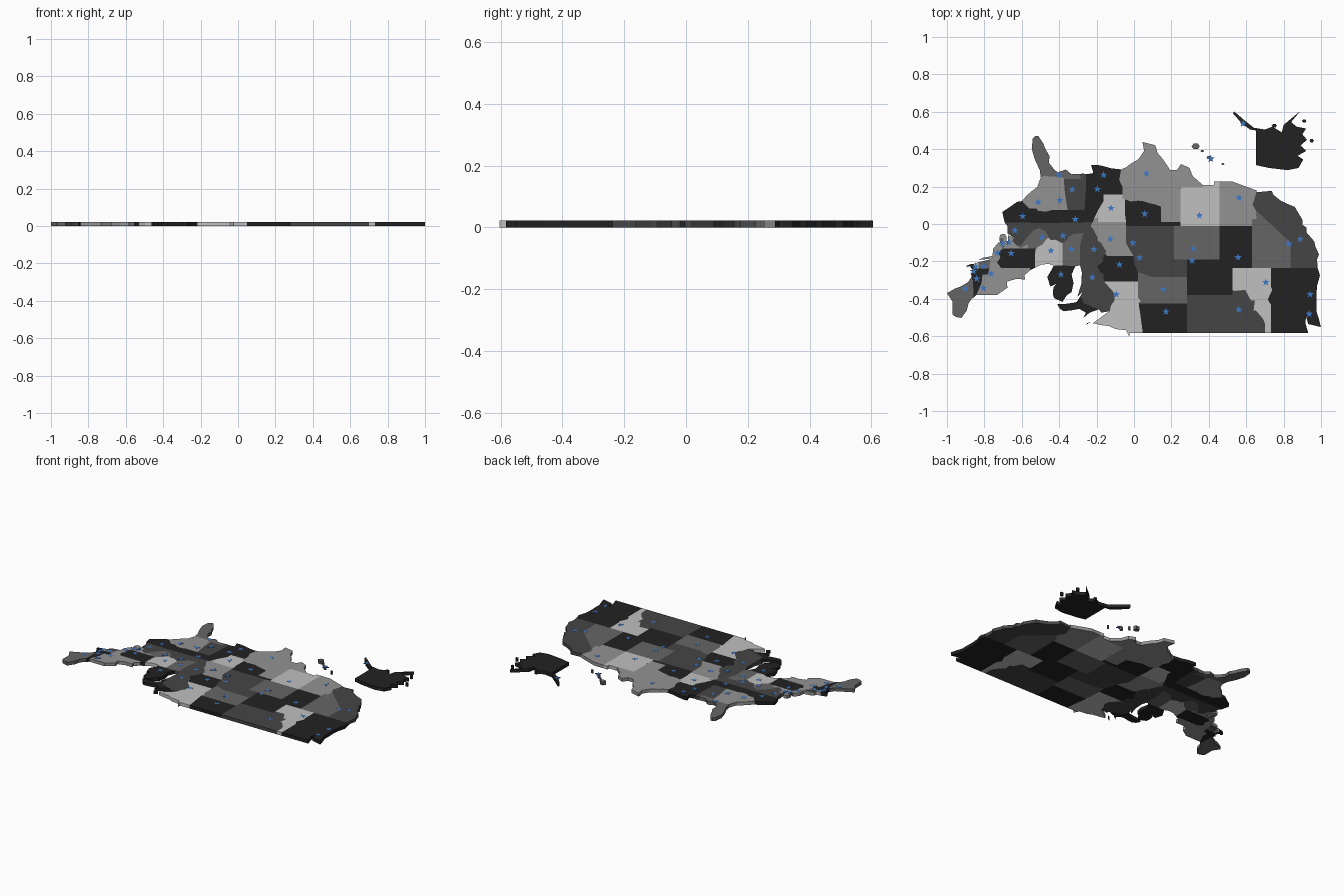
import bpy, bmesh, math

THICK = 0.0222
STAR_R = 0.021


def material(name, v):
    m = bpy.data.materials.new(name)
    m.diffuse_color = (*v, 1)
    return m


K = material("near_black", (0.016,) * 3)
D = material("dark_grey", (0.06,) * 3)
M = material("mid_grey", (0.13,) * 3)
G = material("grey", (0.29,) * 3)
L = material("light_grey", (0.53,) * 3)
BLUE = material("star_blue", (0.045, 0.19, 0.58))


def project(p):
    """Degrees west / degrees north to the upside-down flat map."""
    m = math.log(math.tan(math.radians(45 + p[1] / 2)))
    return ((p[0] - 95.84) * 0.03463, -0.583 + (0.984 - m) * 1.985)


def slab(name, pts, mat, z0=0.0, z1=THICK):
    clean = [p for i, p in enumerate(pts) if p != pts[i - 1]]
    bm = bmesh.new()
    face = bm.faces.new([bm.verts.new((x, y, z0)) for x, y in clean])
    top = bmesh.ops.extrude_face_region(bm, geom=[face])["geom"]
    bmesh.ops.translate(bm, vec=(0, 0, z1 - z0),
                        verts=[v for v in top if isinstance(v, bmesh.types.BMVert)])
    bmesh.ops.recalc_face_normals(bm, faces=bm.faces)
    me = bpy.data.meshes.new(name)
    bm.to_mesh(me)
    bm.free()
    me.materials.append(mat)
    bpy.context.collection.objects.link(bpy.data.objects.new(name, me))


def star(x, y):
    pts = []
    for i in range(10):
        r = STAR_R if i % 2 == 0 else STAR_R * 0.4
        a = math.pi / 2 + i * math.pi / 5
        pts.append((x + r * math.cos(a), y + r * math.sin(a)))
    slab("star", pts, BLUE, THICK - 0.004, THICK + 0.0008)


def region(group, mat, pts, capital=None):
    slab(group + "_region", [project(p) for p in pts], mat)
    if capital:
        star(*project(capital))


def box(w, e, s, n):
    return [(w, s), (e, s), (e, n), (w, n)]


def rev(line):
    return line[::-1]


# Borders shared by neighbouring regions (rivers and ridges)
COLUMBIA = [(117.03, 46), (118.98, 46), (119.3, 45.93), (121.2, 45.65), (122.3, 45.55),
            (122.8, 45.9), (123.2, 46.15), (124.05, 46.25)]
SNAKE = [(117.03, 42), (117.03, 44.2), (117.2, 44.4), (116.5, 45.5), (116.92, 46), (117.03, 46)]
ROCKIES = [(116.05, 49), (116.05, 48), (115.7, 47.5), (114.7, 46.7), (114.3, 46.65),
           (114.5, 45.6), (113.9, 45.6), (113, 44.45), (111.5, 44.55), (111.05, 44.5)]
COLORADO = [(114.05, 36.2), (114.75, 36.1), (114.63, 35)]
COLORADO_LOW = [(114.63, 35), (114.14, 34.3), (114.5, 33.4), (114.72, 32.72)]
RED_NORTH = [(96.45, 43.5), (96.45, 45.3), (96.85, 45.6), (96.56, 45.94)]
RED_TOP = [(96.56, 45.94), (96.8, 47), (97.2, 49)]
MISSOURI = [(95.77, 40.58), (95.9, 41.5), (96.45, 42.5)]
PLAINS = [(96.45, 42.5), (97.9, 42.8), (98.5, 43), (104.05, 43)]
RED_SOUTH = [(100, 36.5), (100, 34.56), (99.2, 34.3), (98.1, 34.1), (97.2, 33.85),
             (96.5, 33.8), (95.3, 33.9), (94.48, 33.64)]
SABINE = [(94.04, 33.02), (94.04, 32), (93.55, 31.1), (93.85, 29.7)]
ST_CROIX = [(92.1, 46.75), (92.3, 46.1), (92.87, 45.6), (92.75, 44.75), (91.2, 43.5)]
MISS_1 = [(91.2, 43.5), (91.1, 42.7), (90.64, 42.5)]
MISS_2 = [(90.64, 42.5), (90.2, 41.8), (91.05, 41.2), (91.1, 40.7), (91.42, 40.38)]
MISS_3 = [(91.42, 40.38), (91.5, 40), (90.7, 39), (90.2, 38.75), (90.2, 38.4), (89.5, 37.3),
          (89.13, 36.98)]
MISS_4 = [(89.13, 36.98), (89.5, 36.5), (89.7, 36)]
MISS_5 = [(90.3, 35), (91.1, 33.9), (91.17, 33)]
MISS_6 = [(91.17, 33), (90.9, 32.3), (91.6, 31), (89.75, 31), (89.55, 30.2)]
OHIO_1 = [(80.52, 40.64), (80.65, 40), (80.87, 39.6), (81.75, 39.2), (82.1, 38.8), (82.6, 38.4)]
OHIO_2 = [(82.6, 38.4), (83, 38.7), (83.7, 38.65), (84.3, 38.9), (84.82, 39.1)]
OHIO_3 = [(84.82, 39.1), (85.4, 38.7), (85.8, 38.25), (86.5, 37.95), (87.5, 37.9), (88.05, 37.8)]
OHIO_4 = [(88.05, 37.8), (88.5, 37.1), (89.13, 36.98)]
UPPER_LAKE = [(90.4, 46.55), (88.1, 45.9), (87.6, 45.1)]
SMOKIES = [(81.68, 36.6), (82, 36.1), (83.1, 35.75), (84.3, 35)]
SAVANNAH = [(83.1, 35), (83.35, 34.7), (81.4, 33), (80.9, 32.05)]
PIEDMONT = [(83.1, 35), (82.3, 35.2), (81.05, 35.1), (80.8, 34.82), (79.68, 34.8), (78.55, 33.86)]
PANHANDLE = [(85, 31), (84.86, 30.7), (82.2, 30.6), (82.1, 30.5), (81.45, 30.75)]
CHATTAHOOCHEE = [(85.6, 35), (85.18, 32.9), (85, 31)]
ALLEGHENY = [(77.72, 39.32), (78.35, 39.4), (79.3, 38.4), (80.3, 37.55), (81.2, 37.25), (81.97, 37.54)]
POTOMAC = [(77.3, 38.4), (77.05, 38.85), (77.72, 39.32)]
POTOMAC_UP = [(77.72, 39.32), (78.3, 39.65), (79.48, 39.2), (79.48, 39.72)]
DELAWARE = [(75.45, 39.8), (74.75, 40.2), (75.2, 40.6), (75.1, 40.9), (74.7, 41.36)]
NE_WEST = [(73.27, 42.75), (73.4, 44), (73.35, 45)]
CONN = [(72.46, 42.73), (72.3, 43.7), (71.5, 45)]
PISCATAQUA = [(70.7, 43.07), (70.98, 43.4), (71.08, 45.3)]

# Pacific coast
region("pacific", K, COLUMBIA + [(124, 46.8), (124.4, 47.6), (124.7, 48.4), (123.2, 48.15), (122.75, 48.1),
       (122.4, 47.3), (122.3, 48), (122.75, 49), (117.03, 49)], (122.9, 47.04))
region("pacific", K, SNAKE + COLUMBIA + [(124, 45), (124.1, 44), (124.55, 42.84), (124.2, 42)], (123.03, 44.94))
region("pacific", D, [(124.2, 42), (124.1, 41), (124.4, 40.4), (123.8, 39.4), (123.7, 38.9), (122.5, 37.8),
       (122.5, 37.2), (121.8, 36.8), (121.9, 36.3), (120.65, 34.6), (119.2, 34.1), (118.4, 33.75),
       (117.3, 33), (117.12, 32.53)] + rev(COLORADO_LOW) + [(120, 39), (120, 42)], (121.5, 38.58))

# Mountains and desert
region("mountain", M, [(120, 42), (120, 39)] + rev(COLORADO) + [(114.05, 42)], (119.77, 39.16))
region("mountain", G, [(114.05, 37)] + COLORADO + COLORADO_LOW
       + [(114.8, 32.5), (111.07, 31.33), (109.05, 31.33), (109.05, 37)], (112.07, 33.45))
region("mountain", K, [(114.05, 37), (114.05, 42), (111.05, 42), (111.05, 41), (109.05, 41), (109.05, 37)],
       (111.9, 40.76))
region("mountain", L, SNAKE + [(117.03, 49)] + ROCKIES + [(111.05, 42)], (116.2, 43.6))
region("mountain", D, ROCKIES + [(111.05, 45), (104.05, 45), (104.05, 49)], (112.03, 46.6))
region("mountain", K, box(111.05, 104.05, 41, 45), (104.8, 41.14))
region("mountain", M, box(109.05, 102.05, 37, 41), (104.98, 39.74))
region("mountain", L, [(109.05, 37), (109.05, 31.33), (108.2, 31.33), (108.2, 31.78), (106.5, 31.78),
       (106.6, 32), (103.06, 32), (103, 37)], (105.94, 35.68))

# Plains
region("plains", K, [(104.05, 49), (104.05, 45.94)] + RED_TOP, (100.78, 46.8))
region("plains", M, PLAINS + [(104.05, 45.94)] + rev(RED_NORTH), (100.35, 44.37))
region("plains", D, [(95.3, 40)] + MISSOURI + PLAINS + [(104.05, 41), (102.05, 41), (102.05, 40)], (96.7, 40.8))
region("plains", D, [(102.05, 40), (102.05, 37), (94.62, 37), (94.62, 39.1), (95.3, 40)], (95.68, 39.05))
region("plains", K, [(103, 37), (103, 36.5)] + RED_SOUTH + [(94.43, 35.4), (94.62, 36.5), (94.62, 37)],
       (97.5, 35.48))
region("plains", G, [(103, 36.5), (103.06, 32), (106.6, 32), (106.5, 31.78), (104.9, 30.6), (104.4, 29.5),
       (103.1, 28.98), (102.5, 29.75), (101.4, 29.77), (100.3, 28.3), (99.5, 27.5), (99.1, 26.4),
       (97.15, 25.95), (97.4, 27.2), (96.5, 28.35), (95.2, 29), (94.7, 29.4)] + rev(SABINE)
       + [(94.04, 33.55)] + rev(RED_SOUTH), (97.74, 30.27))

# Mississippi valley
region("valley", K, SABINE + [(92.3, 29.55), (91.3, 29.3), (90.2, 29.1), (89.2, 29.1), (89.5, 29.9)]
       + rev(MISS_6), (91.15, 30.45))
region("valley", L, [(94.62, 36.5), (94.43, 35.4), (94.48, 33.64), (94.04, 33.55), (94.04, 33.02)]
       + rev(MISS_5) + [(89.7, 36), (90.37, 36), (90.15, 36.5)], (92.29, 34.75))
region("valley", G, [(95.77, 40.58), (95.3, 40), (94.62, 39.1), (94.62, 36.5), (90.15, 36.5), (90.37, 36)]
       + rev(MISS_4) + rev(MISS_3) + [(91.75, 40.6)], (92.17, 38.58))
region("valley", K, MISSOURI + [(96.45, 43.5)] + MISS_1 + MISS_2 + [(91.75, 40.6)], (93.6, 41.6))
region("valley", L, rev(RED_TOP)[:1] + [(95.15, 49), (95.15, 49.38), (94.6, 48.72), (93, 48.6), (92, 48.3),
       (90.8, 48.2), (89.5, 48), (91.5, 47)] + ST_CROIX + RED_NORTH + RED_TOP[1:2], (93.1, 44.95))
region("valley", K, MISS_5 + MISS_6 + [(88.4, 30.35), (88.45, 31.9), (88.2, 35)], (90.18, 32.3))

# Great lakes
region("lakes", D, [(92.1, 46.75), (90.8, 46.9)] + UPPER_LAKE + [(88, 44.55), (87.1, 45.2), (87.7, 43.8),
       (87.8, 42.5)] + rev(MISS_1) + rev(ST_CROIX), (89.4, 43.07))
region("lakes", D, [(87.8, 42.5), (87.53, 41.7), (87.53, 39.3)] + OHIO_4 + rev(MISS_3) + rev(MISS_2),
       (89.65, 39.8))
region("lakes", M, [(87.53, 41.7), (86.8, 41.76), (84.8, 41.7)] + OHIO_3 + [(87.53, 39.3)], (86.16, 39.77))
region("lakes", L, [(84.8, 41.7), (83.45, 41.73), (82.7, 41.5), (81.5, 41.6), (80.52, 41.98)]
       + OHIO_1 + OHIO_2, (83, 39.96))
region("lakes", K, [(86.8, 41.76), (86.2, 42.7), (86.5, 43.7), (86.2, 44.7), (85.5, 45), (84.8, 45.75),
       (83.5, 45.35), (83.3, 44.9), (83.4, 44.2), (83.9, 43.7), (83.4, 43.95), (82.9, 44.05), (82.45, 43),
       (83.1, 42.2), (83.45, 41.73), (84.8, 41.7)], (84.55, 42.73))
region("lakes", K, rev(UPPER_LAKE) + [(89, 46.9), (88, 47.45), (88.4, 46.9), (87.4, 46.5), (86.2, 46.65),
       (85, 46.75), (84.4, 46.5), (84, 46), (84.9, 46), (86.5, 45.85), (87, 45.75)])
region("lakes", K, [(89.2, 47.85), (88.5, 48.15), (88.6, 48)])

# South
region("south", D, OHIO_2 + OHIO_3 + OHIO_4 + MISS_4[:2] + [(83.68, 36.6), (81.97, 37.54), (82.6, 38.1)],
       (84.87, 38.2))
region("south", K, MISS_4[1:] + [(90.3, 35)] + rev(SMOKIES) + [(83.68, 36.6)], (86.78, 36.17))
region("south", D, [(88.2, 35)] + CHATTAHOOCHEE + [(87.6, 31), (87.5, 30.3), (88, 30.25), (88.4, 30.35),
       (88.45, 31.9)], (86.3, 32.37))
region("south", G, SAVANNAH + rev(PANHANDLE) + rev(CHATTAHOOCHEE), (84.39, 33.75))
region("south", M, [(87.6, 31)] + PANHANDLE + [(81.3, 29.8), (80.55, 28.4), (80.05, 26.9), (80.2, 25.5),
       (80.6, 25.15), (81.1, 25.15), (81.8, 26.1), (82.2, 27), (82.8, 27.9), (82.7, 28.8), (83.6, 29.8),
       (84.1, 30.1), (85.3, 29.7), (86.2, 30.35), (87.5, 30.3)], (84.28, 30.44))
region("south", G, PIEDMONT + [(79.2, 33.2), (80, 32.6)] + rev(SAVANNAH), (81.03, 34))
region("south", K, SMOKIES + PIEDMONT + [(77.8, 33.95), (76.6, 34.65), (75.5, 35.25), (75.87, 36.55)],
       (78.64, 35.78))
region("south", D, [(83.68, 36.6), (75.87, 36.55), (76.3, 37), (76.3, 37.9)] + POTOMAC + ALLEGHENY, (77.44, 37.54))
region("south", M, rev(ALLEGHENY) + POTOMAC_UP + [(80.52, 39.72)] + OHIO_1 + [(82.6, 38.1)], (81.63, 38.35))

# North east
region("northeast", G, POTOMAC + POTOMAC_UP + [(75.79, 39.72), (75.7, 38.45), (75.05, 38.45), (75.2, 38.03),
       (75.9, 37.95), (76.2, 38.4), (76.1, 39.4), (76.5, 39.2), (76.35, 38.1)], (76.49, 38.97))
region("northeast", M, [(75.79, 39.72), (75.7, 38.45), (75.05, 38.45), (75.1, 38.8), (75.5, 39.5),
       (75.45, 39.8)], (75.52, 39.16))
region("northeast", G, DELAWARE + [(73.9, 41), (74, 40.45), (74.1, 39.75), (74.9, 39), (75.5, 39.5)], (74.76, 40.22))
region("northeast", K, [(80.52, 39.72), (75.79, 39.72)] + DELAWARE + [(75.35, 42), (79.76, 42),
       (79.76, 42.25), (80.52, 41.98)], (76.88, 40.27))
region("northeast", G, [(79.76, 42.25), (79.76, 42), (75.35, 42), (74.7, 41.36), (73.9, 41), (74, 40.7),
       (73.65, 41), (73.5, 42.05)] + NE_WEST + [(74.7, 45), (76.3, 44.2), (76.2, 43.55), (77.5, 43.25),
       (79.05, 43.27), (78.9, 42.85)], (73.76, 42.65))
region("northeast", G, [(74, 40.6), (73.7, 40.9), (72.5, 41), (71.9, 41.05), (72.5, 40.8)])
region("northeast", G, NE_WEST + rev(CONN), (72.58, 44.26))
region("northeast", K, CONN + rev(PISCATAQUA) + [(70.8, 42.88), (71.2, 42.74)], (71.54, 43.2))
region("northeast", M, PISCATAQUA + [(70.8, 45.4), (70.3, 45.9), (70, 46.7), (69.2, 47.45), (68.3, 47.35),
       (67.8, 47.07), (67.8, 45.7), (66.97, 44.8), (68.2, 44.3), (69, 44.1), (70.2, 43.6)], (69.78, 44.31))
region("northeast", K, [(73.5, 42.05), (73.27, 42.75), (72.46, 42.73), (71.2, 42.74), (70.8, 42.88),
       (70.6, 42.65), (71, 42.3), (70.5, 41.78), (70.05, 41.8), (70.2, 42.08), (69.95, 41.7), (70.65, 41.55),
       (71.12, 41.5), (71.38, 42.02)], (71.06, 42.36))
region("northeast", M, [(73.5, 42.05), (71.8, 42.02), (71.86, 41.32), (73.65, 41)], (72.67, 41.76))
region("northeast", L, [(71.8, 42.02), (71.38, 42.02), (71.12, 41.5), (71.86, 41.32)], (71.41, 41.82))

# Far northern region with its coast strip and island tail, in map units
slab("arctic_region", [(.652, .5), (.652, .315), (.72, .30), (.82, .288), (.88, .30), (.905, .345), (.875, .365),
     (.92, .39), (.89, .42), (.925, .45), (.90, .48), (.92, .51), (.87, .52), (.84, .545), (.89, .605),
     (.80, .53), (.79, .49), (.74, .52), (.70, .505), (.64, .515), (.59, .555), (.535, .602), (.53, .59),
     (.575, .54), (.62, .505)], K)
star(.583, .537)
for x, y, r, mat in [(.91, .55, .012, K), (.95, .445, .012, K), (.75, .525, .014, K), (.33, .415, .022, M),
                     (.365, .39, .009, M), (.40, .355, .012, M), (.475, .32, .008, M)]:
    slab("island", [(x + r * math.cos(a * 1.047), y + .8 * r * math.sin(a * 1.047)) for a in range(6)], mat)
star(.41, .348)
